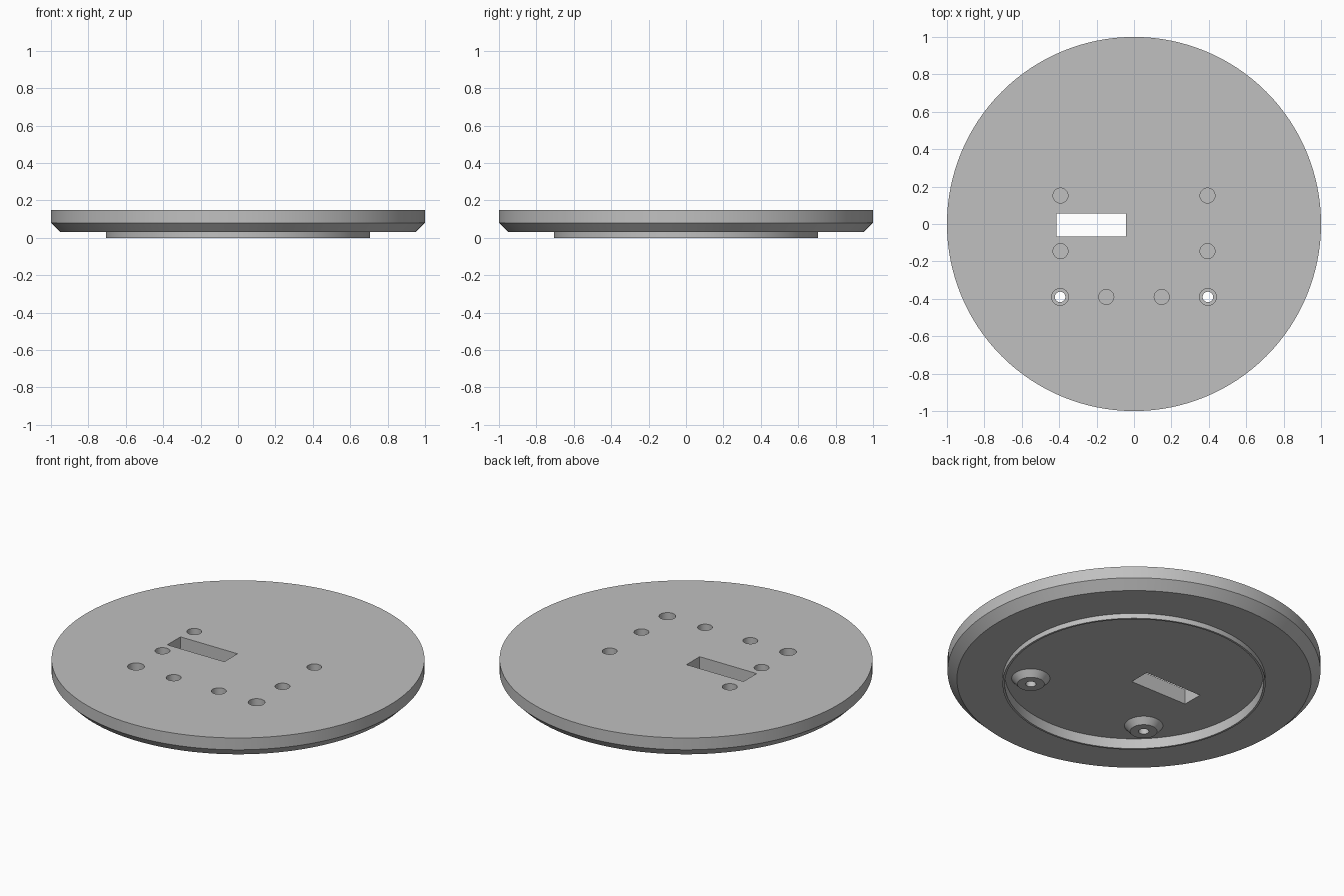
import bpy, bmesh, math
from mathutils import Matrix

cube = bpy.data.objects.get("Cube")
if cube:
    bpy.data.objects.remove(cube, do_unlink=True)

grey = bpy.data.materials.new("plain grey")
grey.use_nodes = True
GREY = (0.53, 0.53, 0.53, 1)
grey.diffuse_color = GREY
grey.node_tree.nodes["Principled BSDF"].inputs["Base Color"].default_value = GREY


def finish(name, bm):
    bmesh.ops.recalc_face_normals(bm, faces=bm.faces)
    mesh = bpy.data.meshes.new(name)
    bm.to_mesh(mesh)
    bm.free()
    mesh.materials.append(grey)
    obj = bpy.data.objects.new(name, mesh)
    bpy.context.collection.objects.link(obj)
    return obj


def lathe(name, profile, steps=128):
    bm = bmesh.new()
    verts = [bm.verts.new((r, 0, z)) for r, z in profile]
    edges = [bm.edges.new(pair) for pair in zip(verts, verts[1:])]
    bmesh.ops.spin(bm, geom=verts + edges, cent=(0, 0, 0), axis=(0, 0, 1),
                   angle=math.tau, steps=steps, use_duplicate=False)
    bmesh.ops.remove_doubles(bm, verts=bm.verts, dist=0.0001)
    return finish(name, bm)


def frustum(name, x, y, z0, z1, r0, r1, sides=40):
    bm = bmesh.new()
    bmesh.ops.create_cone(bm, cap_ends=True, segments=sides, radius1=r0, radius2=r1,
                          depth=z1 - z0, matrix=Matrix.Translation((x, y, (z0 + z1) / 2)))
    return finish(name, bm)


def box(name, x0, x1, y0, y1, z0, z1):
    bm = bmesh.new()
    mid = Matrix.Translation(((x0 + x1) / 2, (y0 + y1) / 2, (z0 + z1) / 2))
    bmesh.ops.create_cube(bm, size=1, matrix=mid @ Matrix.Diagonal((x1 - x0, y1 - y0, z1 - z0, 1)))
    return finish(name, bm)


def combine(target, tool, operation):
    tool.hide_render = True
    bpy.context.view_layer.objects.active = target
    mod = target.modifiers.new(operation.lower(), 'BOOLEAN')
    mod.operation, mod.solver, mod.object = operation, 'EXACT', tool
    bpy.ops.object.modifier_apply(modifier=mod.name)
    bpy.data.objects.remove(tool, do_unlink=True)


# Round plate with chamfered lower edge, locating lip and shallow recess
TOP, FLOOR = 0.15, 0.06
plate = lathe("round_plate", [(0, TOP), (1, TOP), (1, 0.08), (0.95, 0.03), (0.705, 0.03),
                              (0.705, 0), (0.693, 0), (0.693, FLOOR), (0, FLOOR)])

# Tapered screw bosses on the underside
for side in (-1, 1):
    combine(plate, frustum("boss", side * 0.395, -0.39, 0.025, 0.069, 0.073, 0.111), 'UNION')

for side in (-1, 1):
    # Screw holes with wider head pockets
    combine(plate, frustum("screw_hole", side * 0.395, -0.39, -0.1, 0.2, 0.028, 0.028), 'DIFFERENCE')
    combine(plate, frustum("head_pocket", side * 0.395, -0.39, 0.07, 0.2, 0.045, 0.045), 'DIFFERENCE')
    # Blind round pockets in the top
    for x, y in ((0.393, 0.152), (0.393, -0.145), (0.148, -0.39)):
        combine(plate, frustum("pocket", side * x, y, 0.095, 0.2, 0.04, 0.04), 'DIFFERENCE')

# Rectangular through slot
combine(plate, box("slot", -0.415, -0.042, -0.068, 0.055, -0.1, 0.3), 'DIFFERENCE')

# Smooth round walls, crisp edges
bpy.ops.object.select_all(action='DESELECT')
plate.select_set(True)
bpy.context.view_layer.objects.active = plate
bpy.ops.object.shade_smooth_by_angle(angle=math.radians(30))
